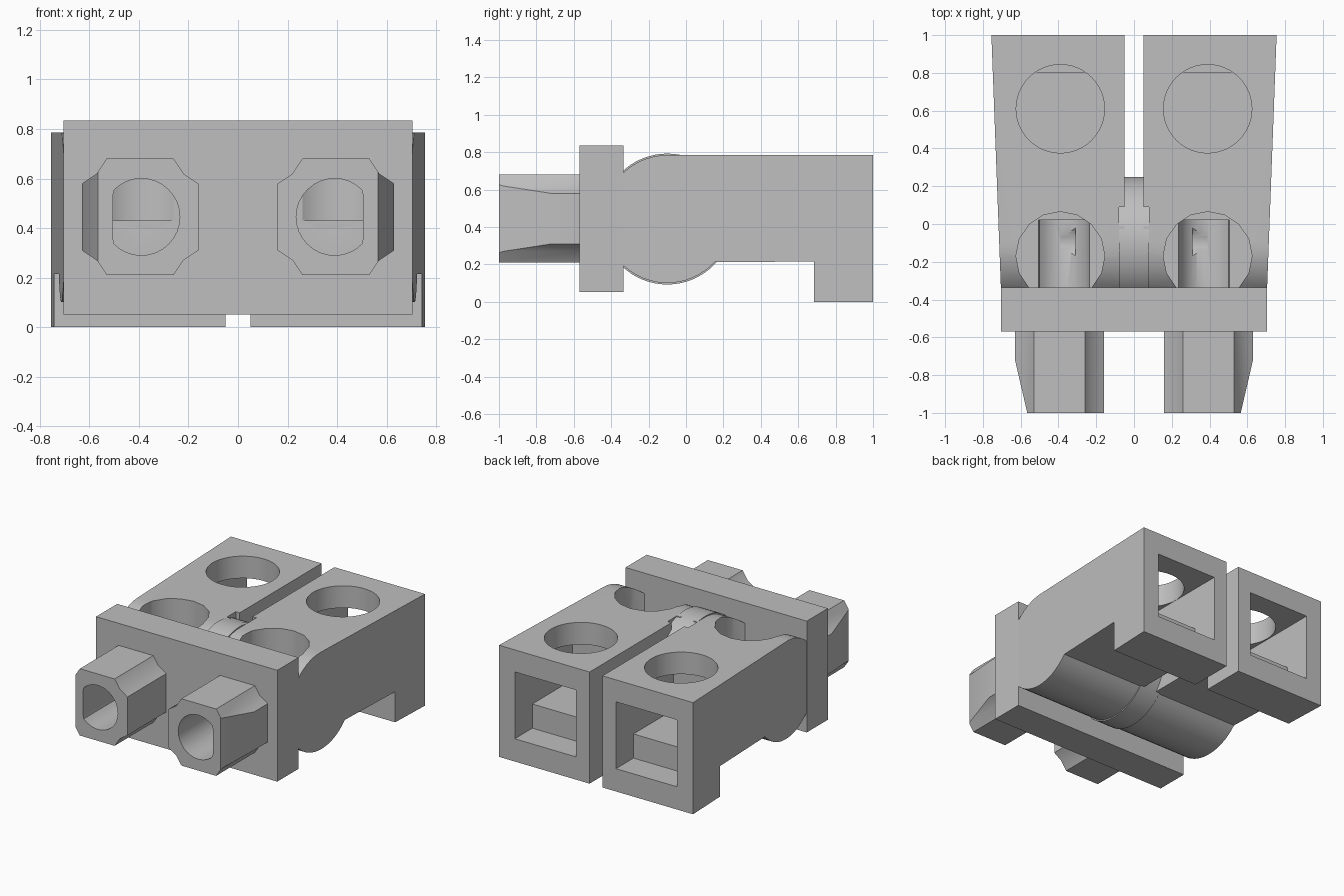
import bpy, bmesh
from math import sin, cos, radians
from mathutils import Vector

cube = bpy.data.objects.get("Cube")
if cube:
    bpy.data.objects.remove(cube, do_unlink=True)

grey = bpy.data.materials.new("plain_grey")
grey.use_nodes = True
GREY = (0.52, 0.52, 0.52, 1)
grey.diffuse_color = GREY
grey.node_tree.nodes["Principled BSDF"].inputs["Base Color"].default_value = GREY


def prism(name, points, axis, low, high):
    """Extrude a 2D profile along an axis; the points use the other two axes in order."""
    bm = bmesh.new()

    def place(p, depth):
        co = list(p)
        co.insert("xyz".index(axis), depth)
        return bm.verts.new(co)

    face = bm.faces.new([place(p, low) for p in points])
    shift = Vector()
    shift["xyz".index(axis)] = high - low
    new = bmesh.ops.extrude_face_region(bm, geom=[face])["geom"]
    bmesh.ops.translate(bm, vec=shift, verts=[v for v in new if isinstance(v, bmesh.types.BMVert)])
    bmesh.ops.recalc_face_normals(bm, faces=bm.faces)
    mesh = bpy.data.meshes.new(name)
    bm.to_mesh(mesh)
    bm.free()
    mesh.materials.append(grey)
    obj = bpy.data.objects.new(name, mesh)
    bpy.context.collection.objects.link(obj)
    return obj


def arc(cx, cy, r, start=0, end=360, steps=48):
    count = steps if end - start == 360 else steps + 1
    angles = [radians(start + (end - start) * i / steps) for i in range(count)]
    return [(cx + r * cos(a), cy + r * sin(a)) for a in angles]


def rect(a, b, c, d):
    return [(a, c), (b, c), (b, d), (a, d)]


def finish(obj, cutters=(), mirror=False):
    """Cut, mirror and bake the modifiers, then shade."""
    for cutter in cutters:
        mod = obj.modifiers.new("cut", "BOOLEAN")
        mod.operation, mod.solver, mod.object = "DIFFERENCE", "EXACT", cutter
    if mirror:
        mod = obj.modifiers.new("mirror", "MIRROR")
        mod.use_mirror_merge = False
    bpy.context.view_layer.update()
    graph = bpy.context.evaluated_depsgraph_get()
    baked = bpy.data.meshes.new_from_object(obj.evaluated_get(graph))
    obj.modifiers.clear()
    obj.data = baked
    bpy.ops.object.select_all(action="DESELECT")
    obj.select_set(True)
    bpy.context.view_layer.objects.active = obj
    bpy.ops.object.shade_smooth_by_angle(angle=radians(28))


HOLE_X = 0.39
HINGE_Y, HINGE_Z = -0.1, 0.443

# Cutters: flat-sided stud bore, its mirrored twin, and the stud taper
bore_profile = [(min(x, 0.505), z) for x, z in arc(HOLE_X, 0.445, 0.155, steps=32)]
bore = prism("bore_cutter", bore_profile, "y", -1.1, 0.02)
bore_twin = prism("bore_twin_cutter", [(-x, z) for x, z in bore_profile], "y", -1.1, 0.02)
taper = prism("taper_cutter",
              [(0.542, -1.1), (0.565, -1), (0.63, -0.72), (0.7, -0.42), (0.8, -1.1)],
              "z", 0, 1)

# Cutters: stepped socket, round top holes, inner slot and hinge notch
socket = prism("socket_cutter",
               [(1.1, 0.16), (1.1, 0.63), (0.36, 0.63), (0.36, 0.33), (0.805, 0.33), (0.805, 0.16)],
               "x", 0.155, 0.632)
rear_hole = prism("rear_hole_cutter", arc(HOLE_X, 0.61, 0.234), "z", 0.5, 0.9)
front_hole = prism("front_hole_cutter", arc(HOLE_X, -0.17, 0.235, steps=16), "z", 0.43, 0.9)
slot = prism("slot_cutter", arc(-0.095, 0.4, 0.115, steps=24), "x", 0.31, 0.39)
notch = prism("notch_cutter", rect(-0.08, 0.08, -0.01, 0.09), "z", 0.6, 0.9)

# Front plate
plate = prism("front_plate", rect(-0.705, 0.705, 0.052, 0.835), "y", -0.57, -0.335)
finish(plate, [bore, bore_twin])

# Notched hollow studs
stud_profile = [(0.16, 0.31), (0.16, 0.58), (0.22, 0.62), (0.26, 0.68), (0.53, 0.68), (0.57, 0.62),
                (0.63, 0.58), (0.63, 0.31), (0.57, 0.27), (0.53, 0.21), (0.26, 0.21), (0.22, 0.27)]
studs = prism("studs", stud_profile, "y", -1, -0.57)
finish(studs, [bore, taper], mirror=True)

# Arms with rounded hinge end and rear foot, outer side widening to the rear
arm_profile = [(1, 0), (1, 0.785)] + arc(HINGE_Y, HINGE_Z, 0.342, 90, 318, 36)
arm_profile += [(0.685, 0.215), (0.685, 0)]
arms = prism("arms", arm_profile, "x", 0.05, 0.755)
for v in arms.data.vertices:
    if v.co.x > 0.5:
        v.co.x -= 0.0376 * (1 - v.co.y)
finish(arms, [socket, rear_hole, front_hole, bore, slot, notch], mirror=True)

# Hinge ring bridging the arms
ring = prism("hinge_ring", arc(HINGE_Y, HINGE_Z, 0.35, steps=64), "x", -0.08, 0.08)
finish(ring)

for cutter in (bore, bore_twin, taper, socket, rear_hole, front_hole, slot, notch):
    bpy.data.objects.remove(cutter, do_unlink=True)
